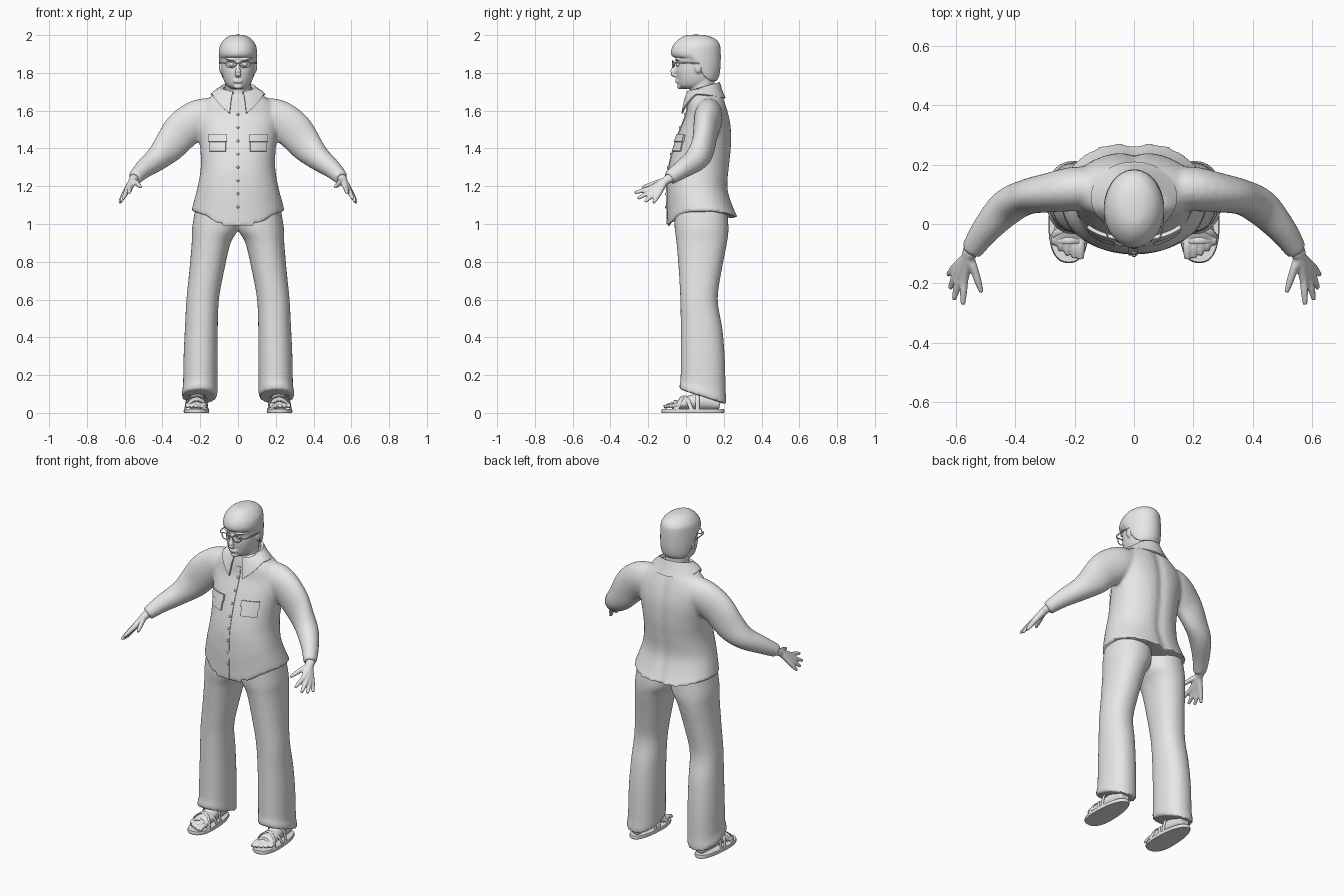
import bpy, bmesh, math
from mathutils import Vector, Matrix
from mathutils.bvhtree import BVHTree

if "Cube" in bpy.data.objects:
    bpy.data.objects.remove(bpy.data.objects["Cube"])

X, Y, Z = Vector((1, 0, 0)), Vector((0, 1, 0)), Vector((0, 0, 1))
GREY = (0.8, 0.8, 0.8, 1)
mat = bpy.data.materials.new("matte_grey")
mat.use_nodes = True
mat.diffuse_color = GREY
mat.node_tree.nodes["Principled BSDF"].inputs["Base Color"].default_value = GREY


def clamp(v):
    return max(0.0, min(1.0, v))


def spline(p, steps):
    """Smooth path through tuples of any length."""
    out = []
    for i in range(len(p) - 1):
        quad = p[max(i - 1, 0)], p[i], p[i + 1], p[min(i + 2, len(p) - 1)]
        for s in range(steps):
            t = s / steps
            out.append([0.5 * (2 * b + (c - a) * t + (2 * a - 5 * b + 4 * c - d) * t * t
                               + (3 * b - a - 3 * c + d) * t ** 3) for a, b, c, d in zip(*quad)])
    return out + [list(p[-1])]


def skin(bm, rings):
    """Bridge rings of points and cap both ends."""
    rows = [[bm.verts.new(p) for p in r] for r in rings]
    n = len(rows[0])
    for lo, hi in zip(rows, rows[1:]):
        for k in range(n):
            bm.faces.new((lo[k], lo[(k + 1) % n], hi[(k + 1) % n], hi[k]))
    bm.faces.new(rows[0])
    bm.faces.new(rows[-1])


def stack(bm, secs, power=2.0, hem=None, taper=0.0, n=40, steps=4):
    """Level sections: centre x, front y, back y, z, half width."""
    rings = []
    for cx, f, b, z, rx in spline(secs, steps):
        ring = []
        for k in range(n):
            a = math.tau * k / n
            c, s = (math.copysign(abs(v) ** (2 / power), v) for v in (math.cos(a), math.sin(a)))
            ring.append((cx + rx * c * (1 - taper * s), (f + b) / 2 + (b - f) / 2 * s,
                         z + (hem(math.sin(a), z) if hem else 0)))
        rings.append(ring)
    skin(bm, rings)


def tube(bm, secs, ref=Z, n=16, steps=4):
    """Sections along a path: x, y, z, side radius, other radius."""
    pts = spline(secs, steps)
    cen = [Vector(p[:3]) for p in pts]
    rings = []
    for i, p in enumerate(pts):
        t = (cen[min(i + 1, len(cen) - 1)] - cen[max(i - 1, 0)]).normalized()
        side = t.cross(ref).normalized()
        up = side.cross(t)
        rings.append([cen[i] + side * p[3] * math.cos(math.tau * k / n)
                      + up * p[4] * math.sin(math.tau * k / n) for k in range(n)])
    skin(bm, rings)


def ball(bm, centre, size):
    bmesh.ops.create_uvsphere(bm, u_segments=16, v_segments=10, radius=1,
                              matrix=Matrix.Translation(centre) @ Matrix.Diagonal((*size, 1)))


def finish(name, bm, mirror=False, voxel=0, smooth=0, thick=0):
    """Turn the bmesh into a baked, shaded object."""
    bmesh.ops.recalc_face_normals(bm, faces=bm.faces[:])
    me = bpy.data.meshes.new(name)
    bm.to_mesh(me)
    bm.free()
    ob = bpy.data.objects.new(name, me)
    bpy.context.collection.objects.link(ob)
    if thick:
        m = ob.modifiers.new("thickness", 'SOLIDIFY')
        m.thickness, m.offset = thick, 0
    if mirror:
        ob.modifiers.new("mirror", 'MIRROR').use_mirror_merge = False
    if voxel:
        m = ob.modifiers.new("blend", 'REMESH')
        m.mode, m.voxel_size = 'VOXEL', voxel
    if smooth:
        m = ob.modifiers.new("relax", 'SMOOTH')
        m.factor, m.iterations = 0.5, smooth
    dg = bpy.context.evaluated_depsgraph_get()
    baked = bpy.data.meshes.new_from_object(ob.evaluated_get(dg))
    ob.modifiers.clear()
    ob.data = baked
    baked.name = name
    baked.materials.clear()
    baked.materials.append(mat)
    baked.shade_smooth()
    baked.set_sharp_from_angle(angle=math.radians(50))
    return ob


# Shirt: body with a dipping hem, blended with both sleeves
def shirt_hem(s, z):
    drop = 0.10 * s ** 4 if s < 0 else 0.04 * s * s
    return -drop * clamp((1.25 - z) / 0.18)


bm = bmesh.new()
stack(bm, [(0, -.1, .28, 1.07, .247), (0, -.1, .252, 1.12, .234), (0, -.102, .224, 1.2, .213),
           (0, -.092, .232, 1.3, .197), (0, -.067, .242, 1.4, .2), (0, -.032, .242, 1.5, .212),
           (0, 0, .228, 1.58, .215), (0, .01, .21, 1.64, .185), (0, .02, .19, 1.69, .12),
           (0, .03, .165, 1.715, .085)], power=2.2, hem=shirt_hem)
for v in bm.verts:
    if v.co.y > 0.1:
        v.co.y -= 0.013 * math.exp(-(v.co.x / 0.03) ** 2)
for s in (1, -1):
    tube(bm, [(s * .1, .12, 1.575, .07, .09), (s * .2, .118, 1.56, .075, .102),
              (s * .29, .105, 1.5, .066, .102), (s * .365, .09, 1.41, .06, .088),
              (s * .43, .055, 1.345, .062, .066), (s * .5, -.02, 1.29, .049, .05),
              (s * .548, -.09, 1.242, .037, .038)], n=24)
shirt = finish("shirt", bm, voxel=.01, smooth=5)
tree = BVHTree.FromObject(shirt, bpy.context.evaluated_depsgraph_get())


def front(x, z, lift):
    hit = tree.ray_cast(Vector((x, -1, z)), Y)[0]
    return Vector((x, (hit.y if hit else 0) - lift, z))


def patch(bm, x0, x1, z0, z1, nx, nz, lift):
    """Sheet laid over the front of the shirt."""
    g = [[bm.verts.new(front(x0 + (x1 - x0) * i / nx, z0 + (z1 - z0) * j / nz, lift))
          for i in range(nx + 1)] for j in range(nz + 1)]
    for lo, hi in zip(g, g[1:]):
        for i in range(nx):
            bm.faces.new((lo[i], lo[i + 1], hi[i + 1], hi[i]))


# Shirt front: button strip, buttons, pockets with flaps
bm = bmesh.new()
patch(bm, -.018, .012, 1.0, 1.64, 2, 30, .001)
finish("button_strip", bm, thick=.006)
bm = bmesh.new()
for i in range(8):
    ball(bm, front(0, 1.09 + .07 * i, .005), (.007, .005, .007))
finish("buttons", bm)
bm = bmesh.new()
patch(bm, .064, .15, 1.385, 1.45, 6, 5, .003)
patch(bm, .058, .156, 1.435, 1.472, 6, 3, .008)
finish("pockets", bm, mirror=True, thick=.012)

# Collar: flared strip round the neck ending in two points
bm = bmesh.new()
rows, gap, count = [], math.radians(18), 48
for i in range(count + 1):
    u = i / count
    a = -math.pi / 2 + gap + (math.tau - 2 * gap) * u
    tip = clamp(1 - min(u, 1 - u) / .16)
    c, s = math.cos(a), math.sin(a)
    low = 1.685 - .1 * tip - .02 * max(0, s)
    rows.append([bm.verts.new(p) for p in (
        (.078 * c, .09 + .08 * s, 1.715 + .025 * s),
        (.09 * c, .09 + .088 * s, 1.722 + .025 * s),
        (.115 * c, .09 + .1 * s, (1.735 + low) / 2),
        (.142 * c, .09 + .116 * s, low))])
for p, q in zip(rows, rows[1:]):
    for k in range(3):
        bm.faces.new((p[k], p[k + 1], q[k + 1], q[k]))
finish("collar", bm, thick=.009)

# Trousers: two legs blended at the hips
bm = bmesh.new()
for s in (1, -1):
    stack(bm, [(s * .205, -.034, .212, .085, .094), (s * .203, -.034, .213, .115, .094),
               (s * .2, -.029, .21, .15, .091), (s * .198, -.028, .205, .3, .09),
               (s * .194, -.028, .192, .45, .087), (s * .187, -.03, .168, .6, .086),
               (s * .166, -.038, .188, .75, .092), (s * .142, -.05, .217, .9, .103),
               (s * .12, -.06, .225, .98, .123), (s * .112, -.06, .215, 1.1, .11)],
          power=2.2, hem=lambda q, z: -.04 * q * clamp((.25 - z) / .14))
finish("trousers", bm, voxel=.01, smooth=4)

# Hands: each finger runs from the wrist so the palm forms between them
bm = bmesh.new()
fingers = [((.54, -.15, 1.22), (.514, -.23, 1.195)), ((.572, -.185, 1.19), (.577, -.272, 1.165)),
           ((.588, -.178, 1.176), (.607, -.255, 1.135)), ((.597, -.162, 1.166), (.62, -.217, 1.118)),
           ((.6, -.143, 1.163), (.627, -.172, 1.112))]
for knuckle, tip in fingers:
    mid = [(a + b) / 2 for a, b in zip(knuckle, tip)]
    tube(bm, [(.545, -.075, 1.247, .026, .026), (.558, -.11, 1.228, .022, .021),
              (*knuckle, .0145, .0145), (*mid, .0125, .0125), (*tip, .008, .008)], n=12)
finish("hands", bm, mirror=True, voxel=.005, smooth=2)

# Feet with toes, in strapped sandals
bm = bmesh.new()
tube(bm, [(.215, .18, .045, .03, .028), (.215, .1, .06, .042, .045), (.217, .02, .055, .045, .038),
          (.222, -.04, .042, .052, .024), (.225, -.075, .032, .048, .013)])
for i in range(5):
    x, r = .18 + .0225 * i, .015 if i == 0 else .0105
    end = -.117 + .003 * i * i
    tube(bm, [(x, -.03, .036, r, r), (x, (end - .04) / 2, .042, r, r * .9), (x, end, .03, r * .8, r * .7)], n=12)
finish("feet", bm, mirror=True, voxel=.005, smooth=2)
bm = bmesh.new()
stack(bm, [(.22, -.128, .2, 0, .064), (.22, -.132, .204, .008, .067), (.22, -.128, .2, .02, .064)],
      power=2.4, taper=.15, steps=1)
for y0, y1, top in ((-.055, -.055, .064), (-.05, .03, .088), (.03, -.05, .088), (.06, .06, .112)):
    tube(bm, [(.16, y0, .015, .004, .011), (.175, (3 * y0 + y1) / 4, top - .02, .004, .011),
              (.22, (y0 + y1) / 2, top, .004, .011), (.264, (y0 + 3 * y1) / 4, top - .022, .004, .011),
              (.281, y1, .015, .004, .011)], ref=Y, n=8)
finish("sandals", bm, mirror=True)

# Head with neck, nose, brow, lips and ears
bm = bmesh.new()
stack(bm, [(0, .025, .155, 1.6, .07), (0, .02, .15, 1.7, .068), (0, .025, .155, 1.8, .07)])
stack(bm, [(0, -.02, .1, 1.715, .035), (0, -.04, .135, 1.732, .06), (0, -.047, .148, 1.765, .077),
           (0, -.053, .155, 1.81, .086), (0, -.05, .165, 1.85, .089), (0, -.057, .165, 1.885, .09),
           (0, -.04, .15, 1.94, .078), (0, .0, .11, 1.98, .04)], power=2.15)
tube(bm, [(0, -.047, 1.86, .009, .009), (0, -.063, 1.825, .011, .012), (0, -.071, 1.797, .017, .014),
          (0, -.052, 1.782, .013, .008)])
for z in (1.763, 1.752):
    ball(bm, (0, -.044, z), (.027, .014, .006))
ball(bm, (0, -.033, 1.728), (.024, .014, .014))
for s in (1, -1):
    ball(bm, (s * .037, -.042, 1.872), (.028, .016, .007))
    ball(bm, (s * .09, .065, 1.83), (.011, .02, .032))
finish("head", bm, voxel=.005, smooth=2)
bm = bmesh.new()
ball(bm, (.035, -.04, 1.845), (.015, .014, .011))
finish("eyes", bm, mirror=True)


# Hair: cap with a front fringe, lower at the nape
def hairline(s, z):
    t = clamp((s + .3) / 1.0)
    return -.125 * t * t * (3 - 2 * t) * clamp((1.945 - z) / .06)


bm = bmesh.new()
stack(bm, [(0, -.066, .158, 1.882, .093), (0, -.077, .176, 1.893, .1), (0, -.08, .184, 1.915, .102),
           (0, -.068, .181, 1.947, .095), (0, -.04, .158, 1.978, .073), (0, -.005, .115, 1.997, .042),
           (0, .03, .075, 2.002, .012)], hem=hairline)
finish("hair", bm, voxel=.006, smooth=3)

# Glasses: two rounded rims, bridge and side arms
bm = bmesh.new()
rim = [(.038 + .027 * math.cos(a), -.07 + .01 * math.cos(a) ** 2 * (math.cos(a) > 0),
        1.846 + .018 * math.sin(a), .003, .003) for a in (math.tau * i / 16 for i in range(17))]
tube(bm, rim, ref=Y, n=8, steps=2)
tube(bm, [(-.001, -.072, 1.852, .003, .003), (.012, -.071, 1.85, .003, .003)], n=8)
tube(bm, [(.064, -.06, 1.852, .003, .004), (.088, -.045, 1.853, .003, .004),
          (.097, .01, 1.853, .003, .004), (.098, .075, 1.85, .003, .004)], n=8)
finish("glasses", bm, mirror=True)
